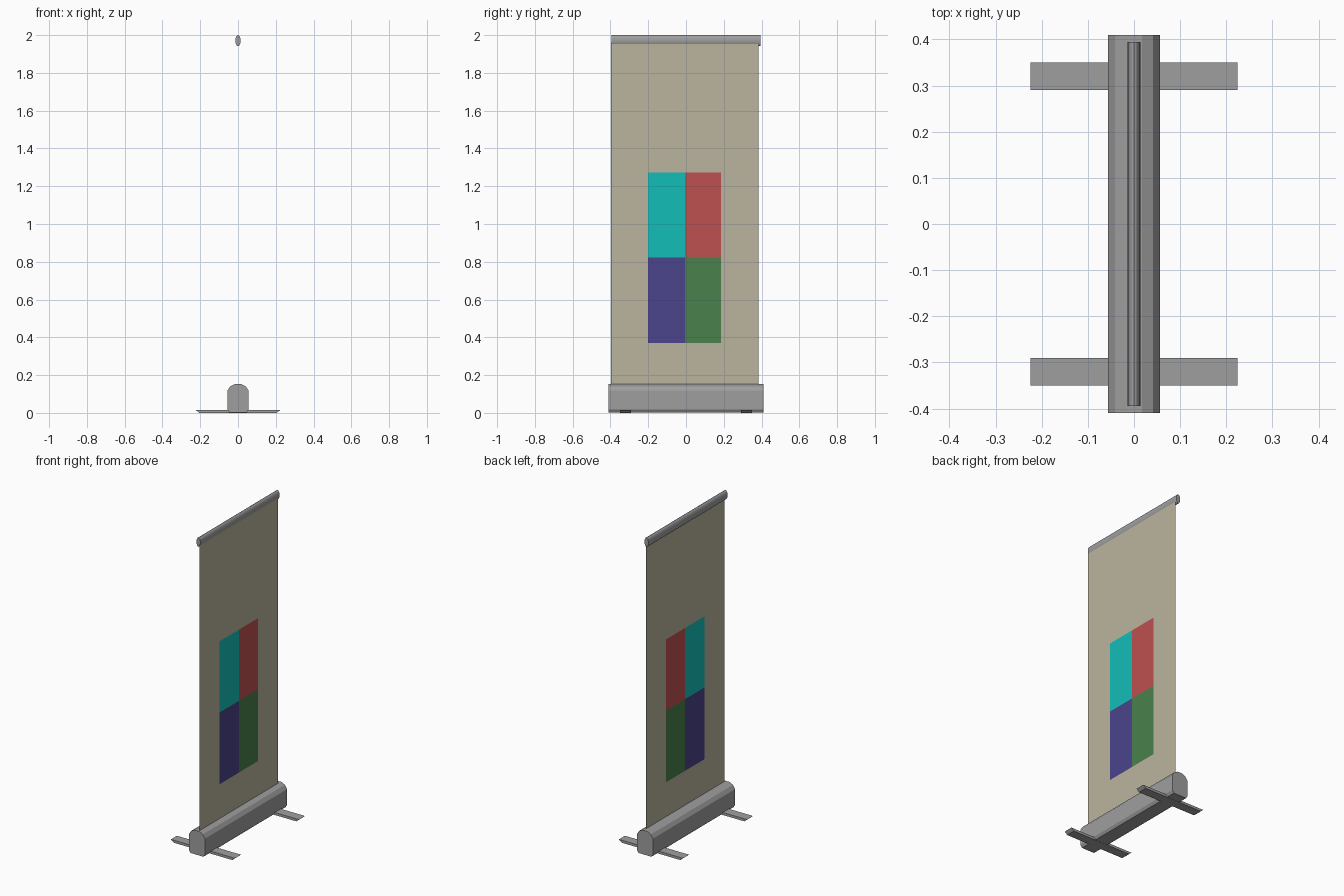
import bpy, bmesh, math

if "Cube" in bpy.data.objects:
    bpy.data.objects.remove(bpy.data.objects["Cube"])


def material(name, rgb):
    m = bpy.data.materials.new(name)
    m.diffuse_color = (*rgb, 1)
    m.use_nodes = True
    m.node_tree.nodes["Principled BSDF"].inputs["Base Color"].default_value = m.diffuse_color
    return m


def make_object(name, bm, mats):
    bmesh.ops.recalc_face_normals(bm, faces=bm.faces)
    mesh = bpy.data.meshes.new(name)
    bm.to_mesh(mesh)
    bm.free()
    for m in mats:
        mesh.materials.append(m)
    obj = bpy.data.objects.new(name, mesh)
    bpy.context.collection.objects.link(obj)
    return obj


def extrude_profile(name, points, y0, y1):
    """Closed (x, z) profile swept along y, capped at both ends."""
    bm = bmesh.new()
    a, b = ([bm.verts.new((x, y, z)) for x, z in points] for y in (y0, y1))
    bm.faces.new(a)
    bm.faces.new(b)
    for i in range(len(points)):
        bm.faces.new((a[i - 1], a[i], b[i], b[i - 1]))
    return make_object(name, bm, [metal])


metal = material("grey_metal", (0.347, 0.347, 0.347))

# Cassette housing: chamfered underside, straight sides, rounded top
half = [(0.045, 0.001), (0.056, 0.018), (0.056, 0.118), (0.041, 0.141), (0.017, 0.153)]
extrude_profile("base_housing", half + [(-x, z) for x, z in reversed(half)], -0.41, 0.41)

# Two cross feet with undercut ends
foot = [(-0.205, 0), (0.205, 0), (0.224, 0.016), (-0.224, 0.016)]
for name, y in (("foot_left", -0.32), ("foot_right", 0.32)):
    extrude_profile(name, foot, y - 0.03, y + 0.03)

# Oval rail along the top edge
oval = [(0.014 * math.cos(a), 1.971 + 0.029 * math.sin(a))
        for a in (2 * math.pi * i / 16 for i in range(16))]
extrude_profile("top_rail", oval, -0.395, 0.395)

# Banner sheet, slightly off centre, with four coloured panels
ys = [-0.398, -0.2, -0.005, 0.186, 0.383]
zs = [0.14, 0.37, 0.823, 1.273, 1.96]
panel = {(1, 1): 1, (2, 1): 2, (1, 2): 3, (2, 2): 4}
bm = bmesh.new()
grid = [[bm.verts.new((0.011, y, z)) for z in zs] for y in ys]
for i in range(4):
    for j in range(4):
        f = bm.faces.new((grid[i][j], grid[i + 1][j], grid[i + 1][j + 1], grid[i][j + 1]))
        f.material_index = panel.get((i, j), 0)
colours = (("tan", (0.50, 0.457, 0.347)), ("purple", (0.069, 0.056, 0.262)),
           ("green", (0.069, 0.22, 0.072)), ("cyan", (0.007, 0.515, 0.479)),
           ("red", (0.515, 0.08, 0.08)))
make_object("banner_sheet", bm, [material(n, c) for n, c in colours])
